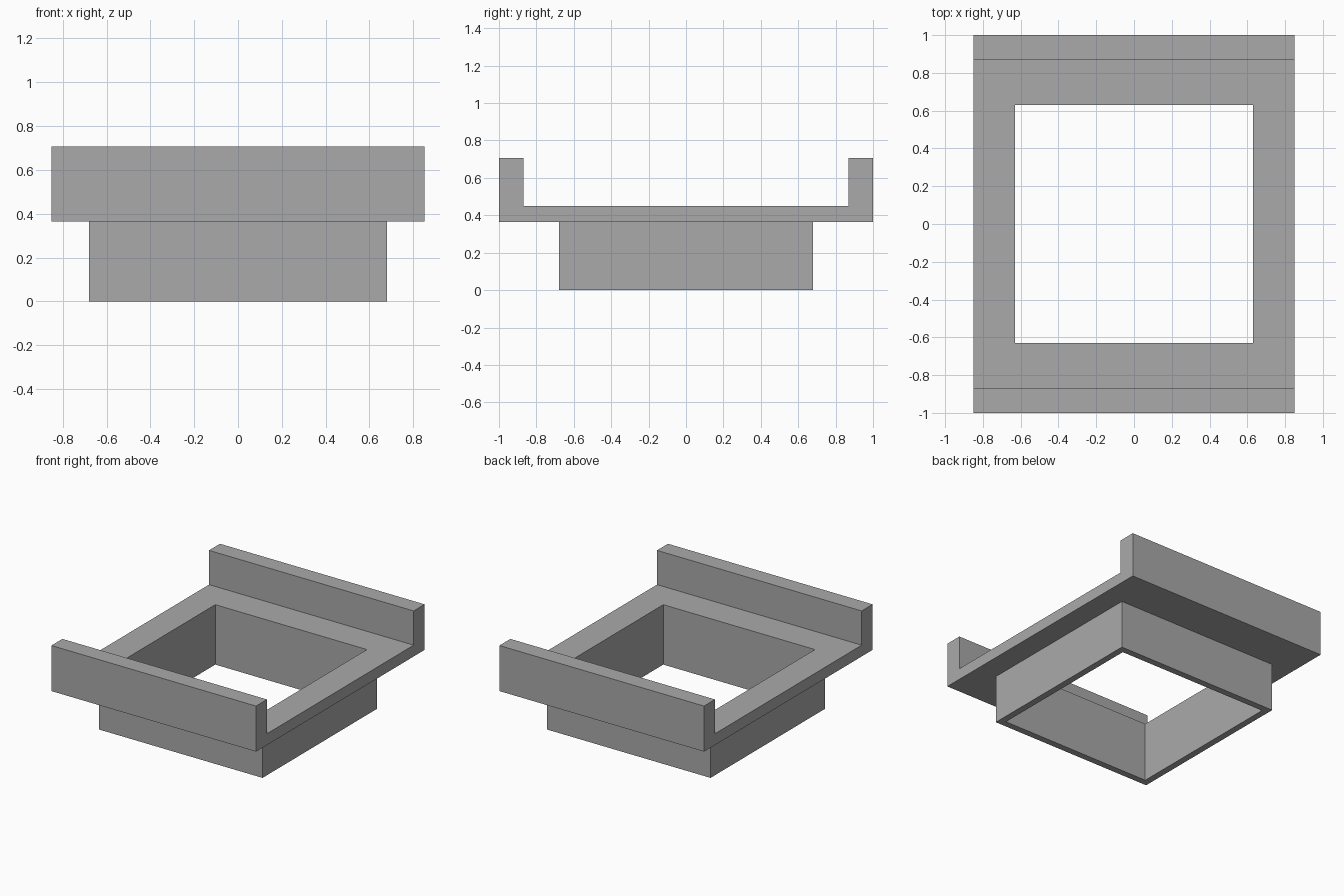
import bpy
import bmesh
from mathutils import Matrix, Vector

# Remove the default cube
cube = bpy.data.objects.get("Cube")
if cube:
    bpy.data.objects.remove(cube, do_unlink=True)

HALF_X, HALF_Y = 0.85, 1.0       # tray
LIP_Y = 0.87                     # inner face of the raised lips
BASE_Z, DECK_Z, TOP_Z = 0.365, 0.45, 0.707
COLLAR, OPENING = 0.68, 0.63     # half widths of the square collar and its hole

grey = bpy.data.materials.new("plain grey")
grey.use_nodes = True
colour = (0.40, 0.40, 0.40, 1)
grey.diffuse_color = colour
grey.node_tree.nodes["Principled BSDF"].inputs["Base Color"].default_value = colour


def add_object(name, bm):
    bmesh.ops.recalc_face_normals(bm, faces=bm.faces)
    mesh = bpy.data.meshes.new(name)
    bm.to_mesh(mesh)
    bm.free()
    mesh.materials.append(grey)
    obj = bpy.data.objects.new(name, mesh)
    bpy.context.collection.objects.link(obj)
    return obj


def square_block(name, half, low, high):
    bm = bmesh.new()
    size = Matrix.Diagonal((2 * half, 2 * half, high - low, 1))
    bmesh.ops.create_cube(bm, size=1, matrix=Matrix.Translation((0, 0, (low + high) / 2)) @ size)
    return add_object(name, bm)


def combine(target, tool, operation):
    mod = target.modifiers.new(operation.lower(), "BOOLEAN")
    mod.operation, mod.solver, mod.object = operation, "EXACT", tool
    bpy.ops.object.select_all(action="DESELECT")
    bpy.context.view_layer.objects.active = target
    target.select_set(True)
    bpy.ops.object.modifier_apply(modifier=mod.name)
    bpy.data.objects.remove(tool, do_unlink=True)


# Tray with front and back lips: U profile drawn in y/z, extruded along x
half_profile = [(HALF_Y, BASE_Z), (HALF_Y, TOP_Z), (LIP_Y, TOP_Z), (LIP_Y, DECK_Z)]
profile = half_profile + [(-y, z) for y, z in reversed(half_profile)]
bm = bmesh.new()
face = bm.faces.new([bm.verts.new((-HALF_X, y, z)) for y, z in profile])
extruded = bmesh.ops.extrude_face_region(bm, geom=[face])["geom"]
moved = [v for v in extruded if isinstance(v, bmesh.types.BMVert)]
bmesh.ops.translate(bm, verts=moved, vec=Vector((2 * HALF_X, 0, 0)))
tray = add_object("flanged_tray", bm)

# Square collar below, sunk into the tray floor, then the opening through both
collar = square_block("collar", COLLAR, 0, (BASE_Z + DECK_Z) / 2)
combine(tray, collar, "UNION")
opening = square_block("opening_cutter", OPENING, -0.2, 1)
opening.hide_render = True
combine(tray, opening, "DIFFERENCE")
